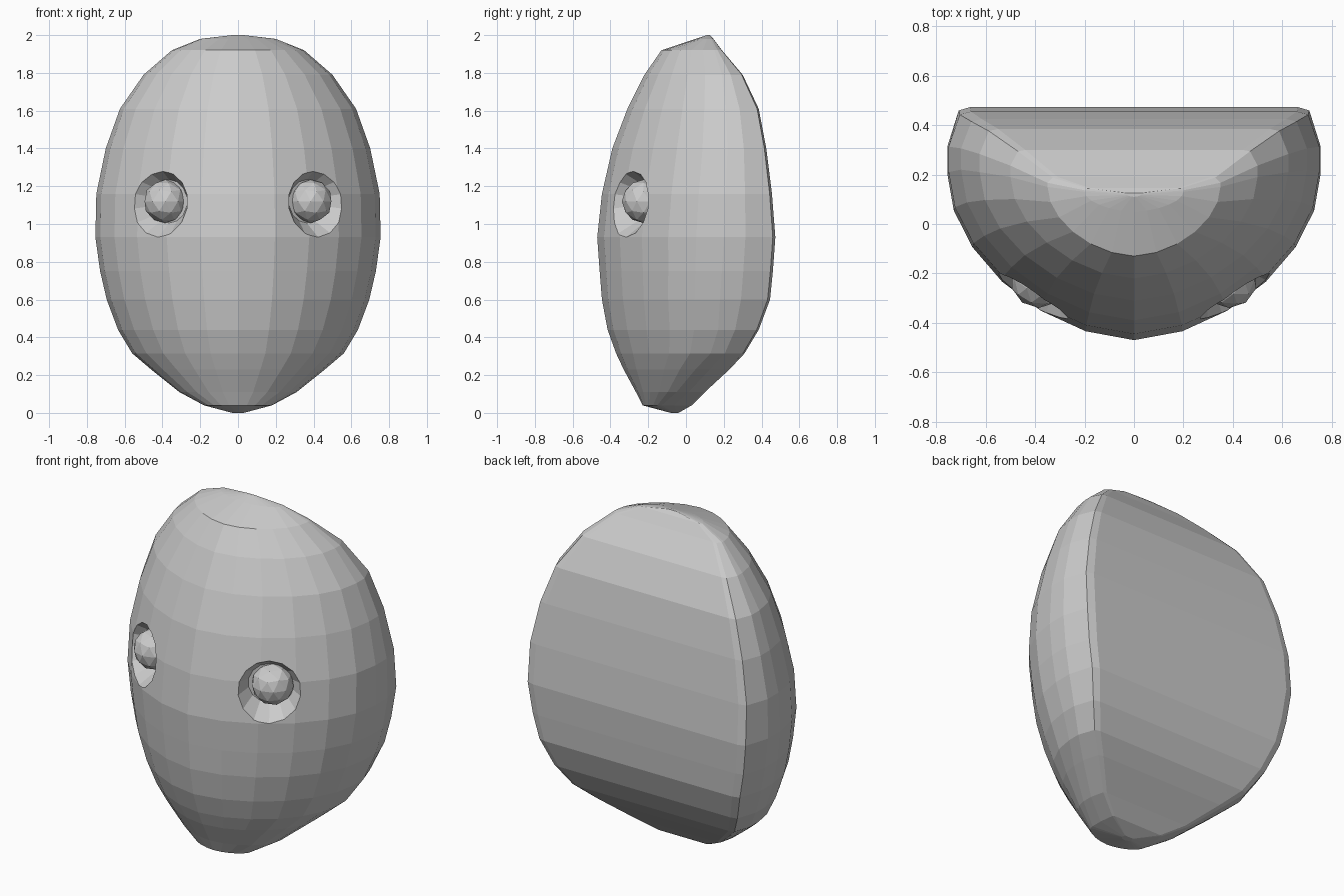
import bpy, bmesh, math
from mathutils import Vector

cube = bpy.data.objects.get("Cube")
if cube:
    bpy.data.objects.remove(cube, do_unlink=True)

grey = bpy.data.materials.new("plain grey")
grey.use_nodes = True
colour = (0.6, 0.6, 0.6, 1)
grey.diffuse_color = colour
grey.node_tree.nodes["Principled BSDF"].inputs["Base Color"].default_value = colour


def make_object(name, bm):
    bmesh.ops.recalc_face_normals(bm, faces=bm.faces)
    mesh = bpy.data.meshes.new(name)
    bm.to_mesh(mesh)
    bm.free()
    mesh.materials.append(grey)
    obj = bpy.data.objects.new(name, mesh)
    bpy.context.collection.objects.link(obj)
    return obj


# Head sections: height, half width, front y, side y, back y
SECTIONS = [
    (0, .03, -.08, -.06, -.04), (.04, .18, -.23, -.13, .03),
    (.11, .31, -.265, -.05, .1), (.23, .46, -.33, .05, .23),
    (.315, .56, -.37, .13, .31), (.44, .635, -.415, .17, .385),
    (.6, .695, -.445, .18, .445), (.75, .73, -.457, .19, .46),
    (.93, .755, -.47, .2, .473), (1.16, .75, -.445, .21, .455),
    (1.4, .7, -.39, .22, .425), (1.61, .625, -.31, .21, .385),
    (1.79, .5, -.22, .19, .3), (1.92, .35, -.13, .15, .19),
    (1.98, .2, .05, .13, .145), (2, .03, .11, .12, .125),
]
COLUMNS = 12


def section_ring(z, width, front, side, back):
    ring = []
    # Domed face, running from right to left
    for i in range(COLUMNS + 1):
        u = math.sin(math.pi * (i / COLUMNS - 0.5))
        bulge = 0.8 * (1 - math.sqrt(max(0, 1 - u * u))) + 0.2 * abs(u) ** 1.5
        ring.append((u * width, front + (side - front) * bulge, z))
    # Bevelled rim and flat back
    depth = back - side
    rim = [(1, side + depth * 0.42), (0.94, back - depth * 0.05), (0.88, back)]
    ring += [(width * k, y, z) for k, y in rim]
    ring += [(-width * k, y, z) for k, y in reversed(rim)]
    return ring


bm = bmesh.new()
rings = [[bm.verts.new(p) for p in section_ring(*s)] for s in SECTIONS]
for low, high in zip(rings, rings[1:]):
    for i in range(len(low)):
        j = (i + 1) % len(low)
        bm.faces.new((low[i], low[j], high[j], high[i]))
bm.faces.new(rings[0])
bm.faces.new(rings[-1])
head = make_object("head_shell", bm)

# Tapered eye sockets cut into the face, with an eyeball in each
for side, label in ((1, "left"), (-1, "right")):
    outward = Vector((0.55 * side, -0.83, 0)).normalized()
    bm = bmesh.new()
    bmesh.ops.create_cone(bm, cap_ends=True, segments=14,
                          radius1=0.115, radius2=0.255, depth=0.2)
    bm.transform(outward.to_track_quat("Z", "Y").to_matrix().to_4x4())
    bmesh.ops.translate(bm, verts=bm.verts, vec=(0.42 * side, -0.31, 1.12))
    cutter = make_object(label + "_socket_cutter", bm)
    cutter.hide_render = True
    cutter.hide_set(True)
    cut = head.modifiers.new(label + " socket", "BOOLEAN")
    cut.operation = "DIFFERENCE"
    cut.solver = "EXACT"
    cut.object = cutter

    bm = bmesh.new()
    bmesh.ops.create_icosphere(bm, subdivisions=2, radius=0.115)
    bmesh.ops.translate(bm, verts=bm.verts, vec=(0.385 * side, -0.225, 1.12))
    make_object(label + "_eyeball", bm)
